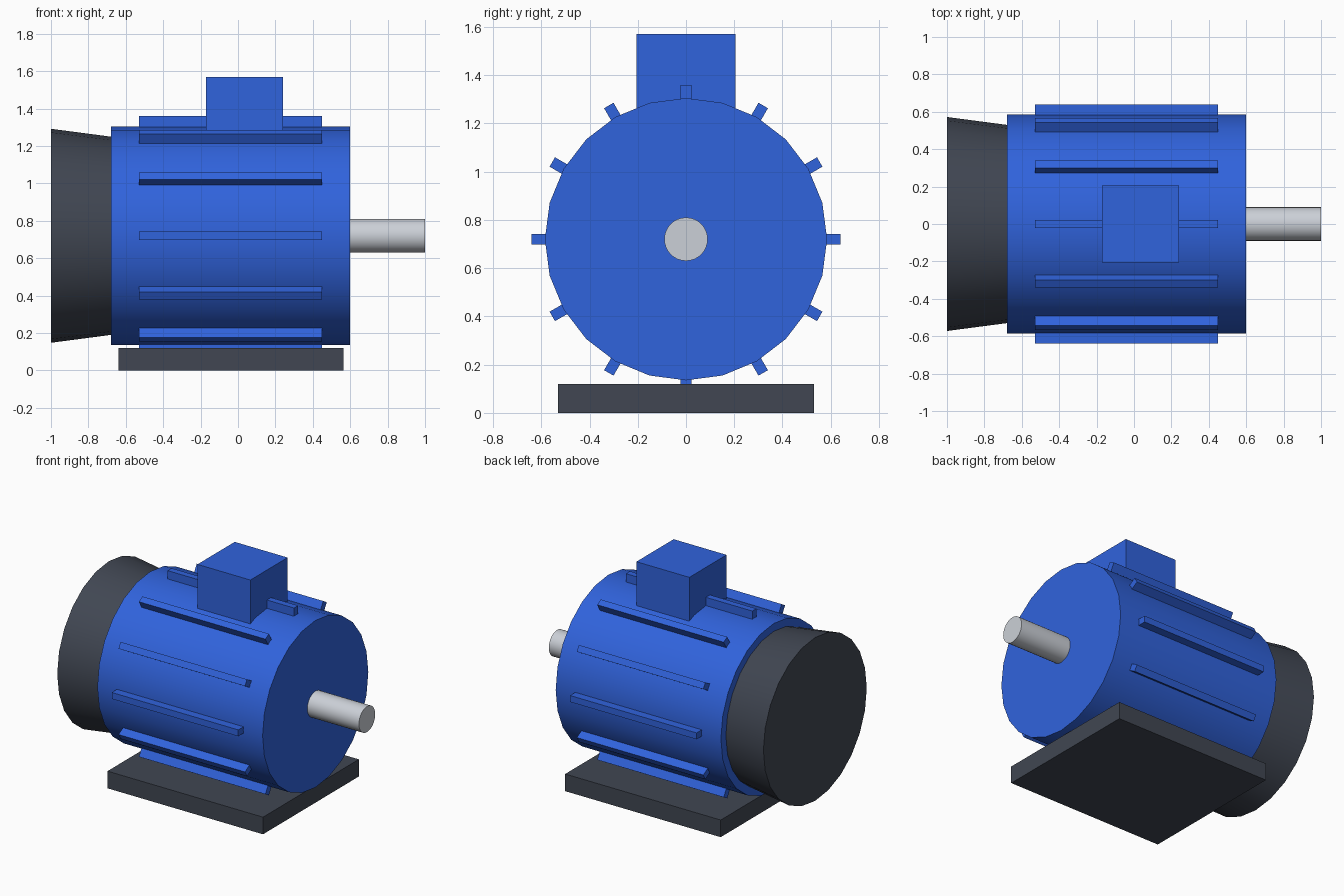
import bpy
import math
from mathutils import Matrix, Vector

default = bpy.data.objects.get("Cube")
if default:
    bpy.data.objects.remove(default, do_unlink=True)

AXIS_Z = 0.72  # height of the motor axis


def make_material(name, color):
    mat = bpy.data.materials.new(name)
    mat.use_nodes = True
    mat.diffuse_color = (*color, 1)
    mat.node_tree.nodes["Principled BSDF"].inputs["Base Color"].default_value = (*color, 1)
    return mat


blue = make_material("blue paint", (0.03, 0.125, 0.72))
dark = make_material("dark grey", (0.052, 0.062, 0.085))
steel = make_material("steel", (0.6, 0.63, 0.68))


def box(name, low, high, mat):
    """Box between two opposite corners."""
    low, high = Vector(low), Vector(high)
    bpy.ops.mesh.primitive_cube_add(size=1)
    obj = bpy.context.object
    obj.name = name
    obj.data.transform(Matrix.Translation((low + high) / 2) @ Matrix.Diagonal((*(high - low), 1)))
    obj.data.materials.append(mat)
    return obj


def drum(name, x0, x1, r0, r1, sides, mat):
    """Round part along the motor axis, radius r0 at x0 and r1 at x1."""
    bpy.ops.mesh.primitive_cone_add(vertices=sides, radius1=r0, radius2=r1, depth=x1 - x0)
    obj = bpy.context.object
    obj.name = name
    place = Matrix.Translation(((x0 + x1) / 2, 0, AXIS_Z))
    obj.data.transform(place @ Matrix.Rotation(math.pi / 2, 4, 'Y'))
    obj.data.materials.append(mat)
    bpy.ops.object.shade_smooth_by_angle(angle=math.radians(30))
    return obj


# Round parts
drum("motor_body", -0.68, 0.6, 0.585, 0.585, 24, blue)
drum("fan_cover", -1, -0.68, 0.572, 0.53, 24, dark)
drum("drive_shaft", 0.6, 1, 0.09, 0.09, 32, steel)

# Mounting plate and terminal box
box("base_plate", (-0.64, -0.53, 0), (0.565, 0.53, 0.12), dark)
box("terminal_box", (-0.17, -0.206, 1.16), (0.24, 0.206, 1.57), blue)

# Cooling fins around the body
for i in range(12):
    fin = box(f"cooling_fin_{i + 1}", (-0.53, -0.0225, 0.54), (0.45, 0.0225, 0.64), blue)
    turn = Matrix.Rotation(i * math.tau / 12, 4, 'X')
    fin.data.transform(Matrix.Translation((0, 0, AXIS_Z)) @ turn)
